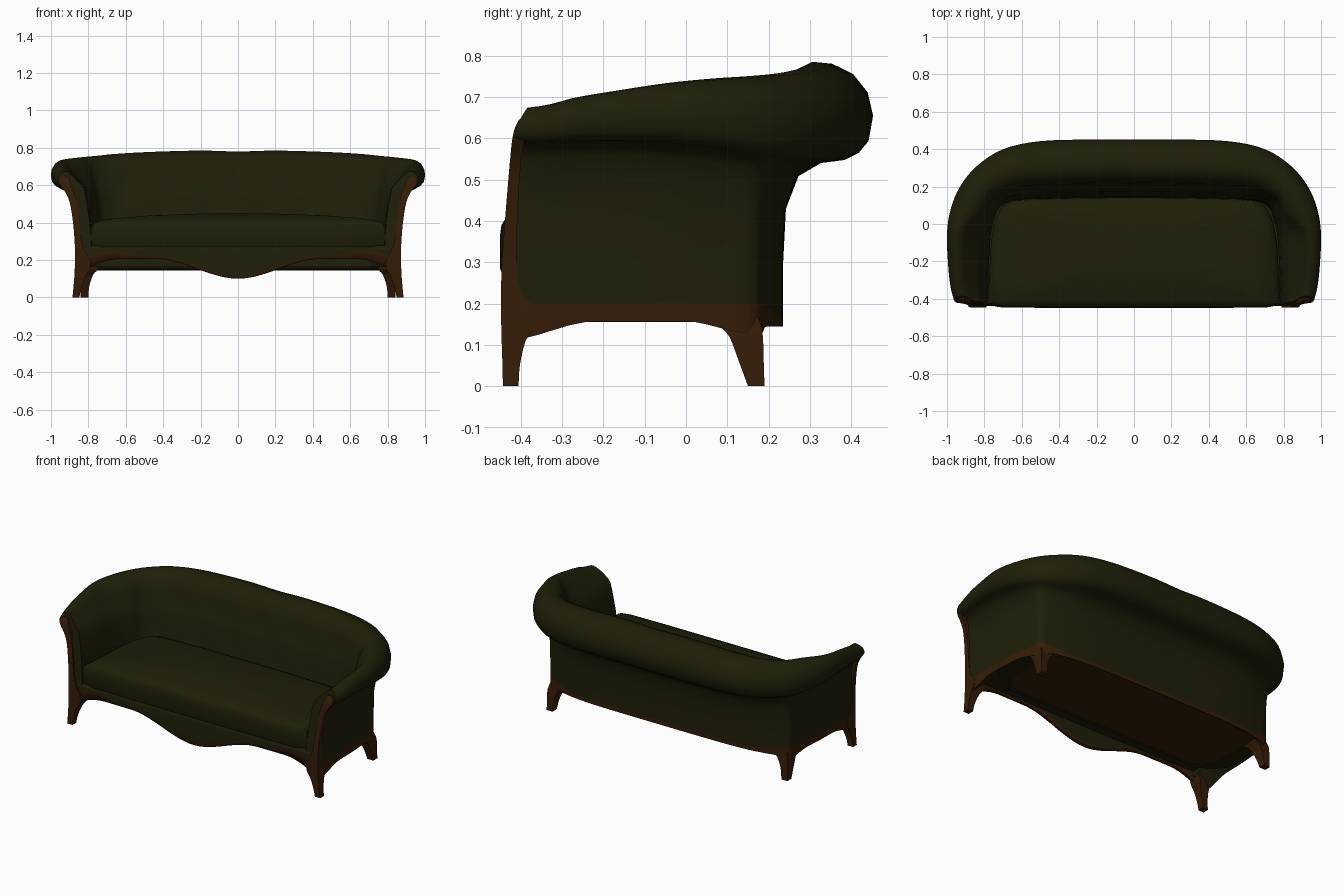
import bpy, bmesh, math

cube = bpy.data.objects.get("Cube")
if cube:
    bpy.data.objects.remove(cube)


def material(name, rgb):
    m = bpy.data.materials.new(name)
    m.use_nodes = True
    m.diffuse_color = (*rgb, 1)
    m.node_tree.nodes["Principled BSDF"].inputs["Base Color"].default_value = (*rgb, 1)
    return m


FABRIC = material("dark olive fabric", (0.0138, 0.0132, 0.0026))
WOOD = material("dark brown wood", (0.036, 0.012, 0.0022))


def finish(name, bm, mats, angle=40):
    bmesh.ops.recalc_face_normals(bm, faces=bm.faces)
    mesh = bpy.data.meshes.new(name)
    bm.to_mesh(mesh)
    bm.free()
    for m in mats:
        mesh.materials.append(m)
    obj = bpy.data.objects.new(name, mesh)
    bpy.context.collection.objects.link(obj)
    bpy.ops.object.select_all(action="DESELECT")
    obj.select_set(True)
    bpy.context.view_layer.objects.active = obj
    bpy.ops.object.shade_smooth_by_angle(angle=math.radians(angle))
    return obj


def loft(rings, wood_row=None):
    """Bridge equal closed rings of points and cap both ends."""
    bm = bmesh.new()
    rows = [[bm.verts.new(p) for p in ring] for ring in rings]
    n = len(rows[0])
    for a, b in zip(rows, rows[1:]):
        for j in range(n):
            k = (j + 1) % n
            f = bm.faces.new((a[j], a[k], b[k], b[j]))
            f.material_index = int(j == wood_row)
    bm.faces.new(rows[0])
    bm.faces.new(rows[-1])
    return bm


def spline(points, steps):
    """Catmull-Rom resampling of tuples."""
    out = []
    last = len(points) - 1
    for i in range(last):
        quad = [points[min(max(i + d, 0), last)] for d in (-1, 0, 1, 2)]
        for s in range(steps):
            t = s / steps
            out.append(tuple(
                b + t * (c - a) / 2 + t * t * (a - 2.5 * b + 2 * c - d / 2)
                + t ** 3 * (1.5 * (b - c) + (d - a) / 2)
                for a, b, c, d in zip(*quad)))
    return out + [points[-1]]


def smooth(a, b, x):
    t = min(max((x - a) / (b - a), 0), 1)
    return t * t * (3 - 2 * t)


# Upholstered shell: wall, roll and inner plan points, roll underside and top heights
half = [
    (.87, -.438, .962, -.438, .785, -.438, .59, .674),
    (.87, -.36, .98, -.36, .78, -.36, .585, .684),
    (.87, -.2, .995, -.2, .775, -.2, .59, .71),
    (.865, -.05, 1, -.05, .765, -.05, .585, .733),
    (.85, .08, .98, .08, .745, .03, .57, .744),
    (.83, .17, .93, .2, .72, .09, .555, .75),
    (.75, .195, .84, .31, .66, .12, .545, .757),
    (.62, .22, .7, .4, .58, .13, .54, .768),
    (.45, .232, .5, .443, .42, .135, .54, .778),
    (.2, .235, .2, .452, .2, .14, .54, .785),
    (0, .235, 0, .452, 0, .14, .54, .78),
]
mirrored = [(-s[0], s[1], -s[2], s[3], -s[4], s[5], s[6], s[7]) for s in half[-2::-1]]
stations = spline(half + mirrored, 4)

# Section: -1 inner, 0 wall, 1 roll; height 0 floor edge, 1 underside, 2 top
section = [(0, 0), (0, .1), (0, .4), (.03, .72), (.17, .92), (.42, 1), (.68, 1.03),
           (.84, 1.1), (.95, 1.22), (1, 1.47), (.94, 1.7), (.78, 1.88), (.55, 1.98),
           (.33, 2), (.08, 1.89), (-.15, 1.65), (-.32, 1.4), (-.52, 1.15), (-.67, .98),
           (-.8, .82), (-.92, .62), (-1, .4), (-1, .15)]


def shell_ring(st):
    wx, wy, rx, ry, ix, iy, low, top = st
    arm = smooth(.15, -.1, wy)
    # lower edge arches between the legs
    floor = (.157 - .012 * smooth(.1, .2, wy) - .045 * smooth(-.22, -.43, wy)
             - .025 * smooth(.76, .83, abs(wx)) * smooth(0, .14, wy))
    core = .3 + .12 * arm
    ring = []
    for j, (u, v) in enumerate(section):
        z = floor + v * (low - floor) if v < 1 else low + (v - 1) * (top - low)
        if j == 1:
            z = .2 - .032 * smooth(.8, .62, abs(wx))
        if j in (16, 19):  # tufted dimples
            phase = math.pi if j == 19 else 0
            u += .2 * max(0, math.cos(wx * 22 + phase)) * smooth(.12, .2, wy)
        cx, cy = wx, wy
        if j >= 10:  # inner side of the roll follows a rounder line and leans out on the arms
            cx, cy = ix + core * (rx - ix), iy + core * (ry - iy)
            u += .33 * arm * (1 - max(u, 0)) * smooth(.4, 1.6, v)
        ex, ey = (rx, ry) if u > 0 else (ix, iy)
        x, y = cx + abs(u) * (ex - cx), cy + abs(u) * (ey - cy)
        # arm fronts rake back and round over at the top
        rake = .07 * max(0, z - .3) + 4 * max(0, z - .59) ** 2
        ring.append((x, y + rake * smooth(-.25, -.438, wy), z))
    return ring


finish("upholstered_shell", loft([shell_ring(s) for s in stations], wood_row=0),
       [FABRIC, WOOD], 50)


# Seat cushion, crowned
right_edge = [(0, -.45), (.45, -.449), (.72, -.445), (.785, -.43), (.775, -.3), (.765, -.1),
              (.745, .01), (.71, .085), (.65, .125), (.55, .135), (.25, .142), (0, .143)]
outline = right_edge + [(-x, y) for x, y in right_edge[-2:0:-1]]
layers = [(.98, .27), (1, .285), (1, .365), (.988, .39), (.95, .408),
          (.85, .422), (.6, .438), (.3, .447), (.05, .45)]
finish("seat_cushion",
       loft([[(x * s, -.15 + (y + .15) * s, z) for x, y in outline] for s, z in layers]),
       [FABRIC], 50)


# Under-seat deck and base, with a wooden panel underneath
def slab(name, plan, z0, z1, mat):
    finish(name, loft([[(x, y, z) for x, y in plan] for z in (z0, z1)]), [mat], 30)


slab("seat_deck", [(-.86, -.42), (.86, -.42), (.84, .1), (-.84, .1)], .215, .275, FABRIC)
rear = [(s[0] * .985, s[1] - .004) for s in stations if s[1] > -.2]
slab("base", [(-.7, -.3), (.7, -.3), (.8, -.24)] + rear + [(-.8, -.24)], .162, .24, FABRIC)
panel = [(.64, -.27), (.71, -.25), (.75, -.18), (.75, .13), (.7, .19), (.45, .215)]
slab("bottom_panel", panel + [(-x, y) for x, y in panel[::-1]], .156, .164, WOOD)


# Serpentine front apron with a wooden lower edge
def apron_rows(x):
    a = abs(x)
    low = .1 + .106 * smooth(0, .44, a) - .06 * max(0, (a - .62) / .2) ** 2
    trim = low + .016 + .05 * smooth(.5, .8, a)
    return [low, trim, .25, .277]


bm = bmesh.new()
columns = []
for i in range(49):
    x = -.84 + 1.68 * i / 48
    y = -.443 + .008 * x * x
    columns.append([bm.verts.new((x, y + (.004 if r == 3 else 0), z))
                    for r, z in enumerate(apron_rows(x))])
for a, b in zip(columns, columns[1:]):
    for r in range(3):
        f = bm.faces.new((a[r], b[r], b[r + 1], a[r + 1]))
        f.material_index = int(r == 0)
apron = finish("front_apron", bm, [FABRIC, WOOD], 40)
thick = apron.modifiers.new("thickness", "SOLIDIFY")
thick.thickness = .025
thick.offset = -1


# Legs; each front leg sweeps up the arm to the scroll
def post(name, sections):
    for label, s in (("left", 1), ("right", -1)):
        rings = [[(s * x0, y0, z), (s * x1, y0, z), (s * x1, y1, z), (s * x0, y1, z)]
                 for x0, x1, y0, y1, z in spline(sections, 3)]
        finish(label + "_" + name, loft(rings), [WOOD], 45)


post("front_leg_and_arm_trim", [
    (.848, .885, -.443, -.405, 0), (.838, .88, -.444, -.402, .05),
    (.818, .875, -.446, -.388, .11), (.795, .873, -.447, -.365, .15),
    (.79, .872, -.447, -.37, .19), (.81, .872, -.447, -.4, .235),
    (.834, .873, -.446, -.41, .29), (.848, .882, -.438, -.408, .4),
    (.863, .9, -.429, -.402, .51), (.877, .925, -.424, -.396, .565),
    (.892, .95, -.42, -.39, .6), (.9, .954, -.414, -.385, .625),
    (.91, .94, -.404, -.38, .645)])
post("back_leg", [
    (.80, .842, .15, .19, 0), (.795, .841, .128, .188, .06),
    (.775, .84, .105, .186, .12), (.75, .834, .08, .18, .15),
    (.75, .826, .08, .165, .185)])
